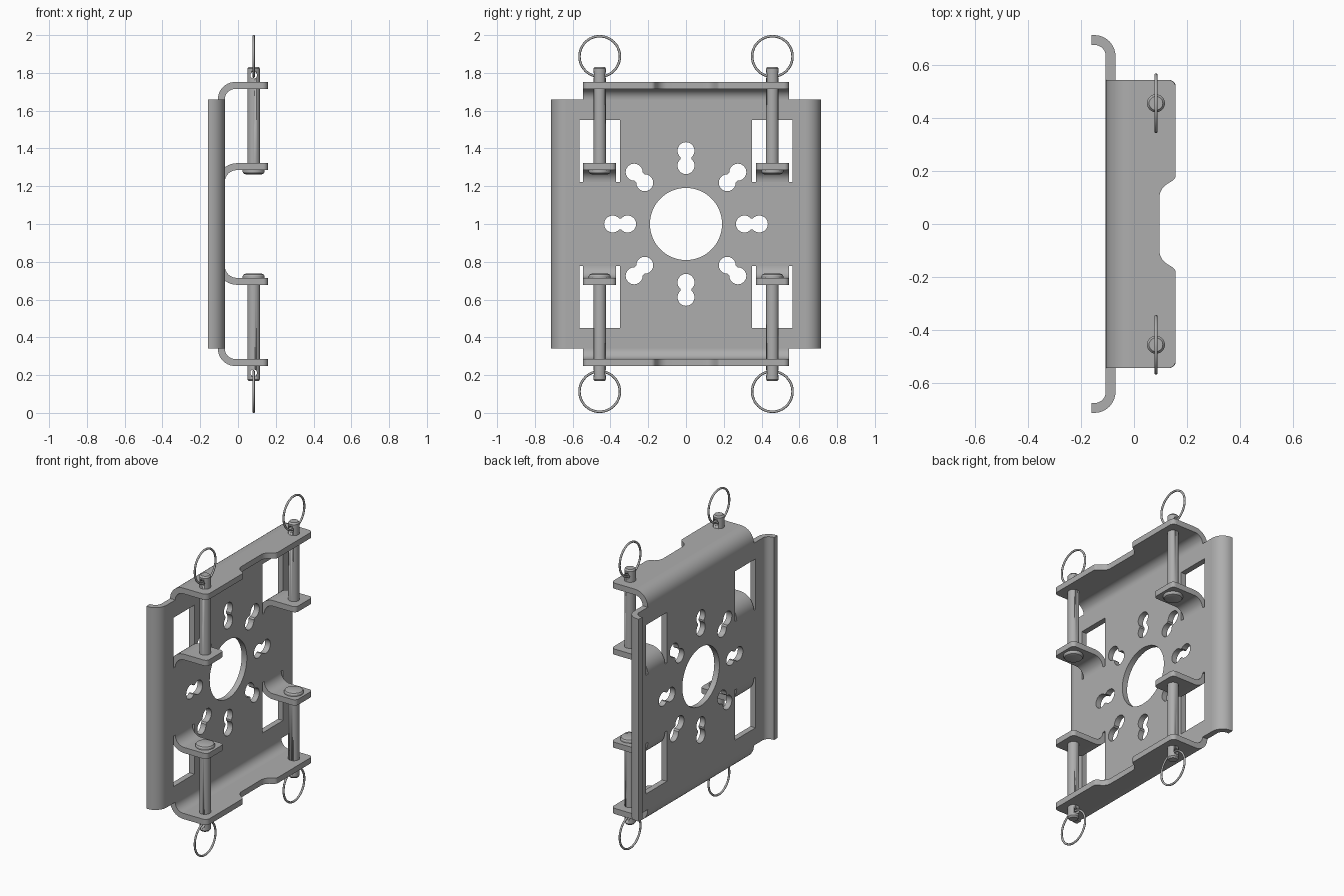
import bpy, bmesh
from math import pi, sin, cos, asin, tan
from mathutils import Vector, Matrix

cube = bpy.data.objects.get("Cube")
if cube:
    bpy.data.objects.remove(cube)

MID = (0, 0, 1)                       # every part is built around this centre
THICK = 0.037
BACK, FACE, TIP = -0.107, -0.07, 0.158  # plate rear, plate face, flange ends
PIN_X, PIN_Y = 0.083, 0.457


def material(name, grey):
    mat = bpy.data.materials.new(name)
    mat.use_nodes = True
    mat.diffuse_color = (grey, grey, grey, 1)
    mat.node_tree.nodes["Principled BSDF"].inputs["Base Color"].default_value = (grey, grey, grey, 1)
    return mat


STEEL = material("steel grey", 0.42)


# ---- outline helpers -------------------------------------------------
def arc(cx, cy, r, a, b, n=10):
    return [(cx + r * cos(a + (b - a) * i / n), cy + r * sin(a + (b - a) * i / n))
            for i in range(n + 1)]


def rect(x0, x1, y0, y1):
    return [(x0, y0), (x1, y0), (x1, y1), (x0, y1)]


def rounded(corners, n=8):
    """Polygon of (x, y, radius) corners with the corners filleted."""
    out = []
    for i, (x, y, r) in enumerate(corners):
        p = Vector((x, y))
        if r == 0:
            out.append(p)
            continue
        to_a = (Vector(corners[i - 1][:2]) - p).normalized()
        to_b = (Vector(corners[(i + 1) % len(corners)][:2]) - p).normalized()
        half = to_a.angle(to_b) / 2
        centre = p + (to_a + to_b).normalized() * r / sin(half)
        start = (p + to_a * r / tan(half) - centre).normalized()
        end = (p + to_b * r / tan(half) - centre).normalized()
        out += [centre + start.slerp(end, k / n) * r for k in range(n + 1)]
    return out


def keyhole(angle, near=0.309, far=0.388, r=0.045, neck=0.03):
    """Two overlapping round holes in a radial line, joined by a short neck."""
    a = asin(neck / r)
    pts = arc(far, 0, r, a - pi, pi - a, 24) + arc(near, 0, r, a, 2 * pi - a, 24)
    turn = Matrix.Rotation(angle, 2)
    return [turn @ Vector(p) for p in pts]


def bend(cx, cz, r):
    """Quarter-round sheet bend, from vertical at the rear to horizontal."""
    return arc(cx, cz, r, pi, pi / 2) + arc(cx, cz, r - THICK, pi / 2, pi)


# ---- object helpers --------------------------------------------------
def finish(name, bm, mirror):
    bmesh.ops.recalc_face_normals(bm, faces=bm.faces)
    mesh = bpy.data.meshes.new(name)
    bm.to_mesh(mesh)
    bm.free()
    mesh.shade_smooth()
    mesh.set_sharp_from_angle(angle=pi / 6)
    mesh.materials.append(STEEL)
    obj = bpy.data.objects.new(name, mesh)
    obj.location = MID
    bpy.context.collection.objects.link(obj)
    add_mirror(obj, mirror)
    return obj


def add_mirror(obj, axes):
    if axes:
        mod = obj.modifiers.new("mirror", 'MIRROR')
        mod.use_axis = ["x" in axes, "y" in axes, "z" in axes]
        mod.use_mirror_merge = False


def sheet(name, pieces, mirror=""):
    """Extruded outlines; a piece is (axes, low, high, outline, holes...)."""
    whole = bmesh.new()
    for axes, low, high, *loops in pieces:
        curve = bpy.data.curves.new(name, 'CURVE')
        curve.dimensions, curve.fill_mode = '2D', 'BOTH'
        curve.extrude = (high - low) / 2
        for loop in loops:
            spline = curve.splines.new('POLY')
            spline.points.add(len(loop) - 1)
            spline.use_cyclic_u = True
            for point, (u, v) in zip(spline.points, loop):
                point.co = (u, v, 0, 1)
        temp = bpy.data.objects.new("temp", curve)
        bpy.context.collection.objects.link(temp)
        mesh = bpy.data.meshes.new_from_object(temp)
        bpy.data.objects.remove(temp)
        bpy.data.curves.remove(curve)
        # turn the flat outline into the wanted plane
        u, v = "xyz".index(axes[0]), "xyz".index(axes[1])
        for vert in mesh.vertices:
            co = [0, 0, 0]
            co[u], co[v], co[3 - u - v] = vert.co.x, vert.co.y, vert.co.z + (low + high) / 2
            vert.co = co
        part = bmesh.new()
        part.from_mesh(mesh)
        bmesh.ops.remove_doubles(part, verts=part.verts, dist=1e-5)
        part.to_mesh(mesh)
        part.free()
        whole.from_mesh(mesh)
        bpy.data.meshes.remove(mesh)
    return finish(name, whole, mirror)


# ---- main plate with bore, keyholes and windows ----------------------
HALF_Y, HALF_Z = 0.635, 0.659
holes = [arc(0, 0, 0.191, 0, 2 * pi, 64)[:-1]]
holes += [keyhole(i * pi / 4) for i in range(8)]
for s in (-1, 1):
    for t in (-1, 1):
        ys, zs = sorted((s * 0.35, s * 0.563)), sorted((t * 0.222, t * 0.55))
        holes.append(rect(*ys, *zs))
sheet("back_plate", [("yz", BACK, FACE, rect(-HALF_Y, HALF_Y, -HALF_Z, HALF_Z), *holes)])

# ---- rounded side lips, curling to the rear --------------------------
lip = (arc(-0.15, HALF_Y, 0.08, 0, pi / 2) + [(-0.16, HALF_Y + 0.08), (-0.16, HALF_Y + 0.043)]
       + arc(-0.15, HALF_Y, 0.043, pi / 2, 0))
sheet("side_lip", [("xy", -HALF_Z, HALF_Z, lip)], "y")

# ---- long flanges with a shallow notch in the front edge -------------
R, W = 0.093, 0.546
edge = BACK + R
side = [(TIP, 0.172, 0.025), (0.096, 0.132, 0.06)]
flange = rounded([(edge, -W, 0), (TIP, -W, 0.03)]
                 + [(x, -y, r) for x, y, r in side]
                 + side[::-1] + [(TIP, W, 0.03), (edge, W, 0)])
top = HALF_Z + R
sheet("long_flange", [("xy", top - THICK, top, flange),
                      ("xz", -W, W, bend(edge, HALF_Z, R))], "z")

# ---- small pin tabs folded out of the windows ------------------------
R, Y0, Y1 = 0.1, 0.37, 0.545
edge, top = BACK + R, 0.322
tab = rounded([(edge, Y0, 0), (TIP, Y0, 0.025), (TIP, Y1, 0.025), (edge, Y1, 0)])
sheet("pin_tab", [("xy", top - THICK, top, tab),
                  ("xz", Y0, Y1, bend(edge, top - R, R))], "yz")

# ---- headed pins, lathed, with a cross hole for the ring -------------
profile = [(0, 0.263), (0.042, 0.263), (0.053, 0.267), (0.058, 0.275), (0.058, 0.285),
           (0.034, 0.285), (0.034, 0.822), (0.026, 0.832), (0, 0.832)]
bm = bmesh.new()
verts = [bm.verts.new((PIN_X + r, PIN_Y, z)) for r, z in profile]
edges = [bm.edges.new(pair) for pair in zip(verts, verts[1:])]
bmesh.ops.spin(bm, geom=verts + edges, cent=(PIN_X, PIN_Y, 0), axis=(0, 0, 1),
               angle=2 * pi, steps=32)
bmesh.ops.remove_doubles(bm, verts=bm.verts, dist=1e-5)
pin = finish("clevis_pin", bm, "")

bm = bmesh.new()
bmesh.ops.create_cone(bm, cap_ends=True, segments=20, radius1=0.018, radius2=0.018, depth=0.2,
                      matrix=Matrix.Translation((PIN_X, PIN_Y, 0.788)) @ Matrix.Rotation(pi / 2, 4, 'X'))
cutter = finish("pin_hole_cutter", bm, "")
cutter.hide_render = True
cutter.hide_viewport = True
cut = pin.modifiers.new("cross hole", 'BOOLEAN')
cut.operation, cut.object, cut.solver = 'DIFFERENCE', cutter, 'EXACT'
add_mirror(pin, "yz")

# ---- wire pull rings -------------------------------------------------
bpy.ops.mesh.primitive_torus_add(major_radius=0.107, minor_radius=0.0065,
                                 major_segments=48, minor_segments=10)
ring = bpy.context.object
ring.name = "pull_ring"
ring.data.transform(Matrix.Translation((PIN_X, PIN_Y, 0.887)) @ Matrix.Rotation(pi / 2, 4, 'Y'))
ring.data.shade_smooth()
ring.data.materials.append(STEEL)
ring.location = MID
add_mirror(ring, "yz")
